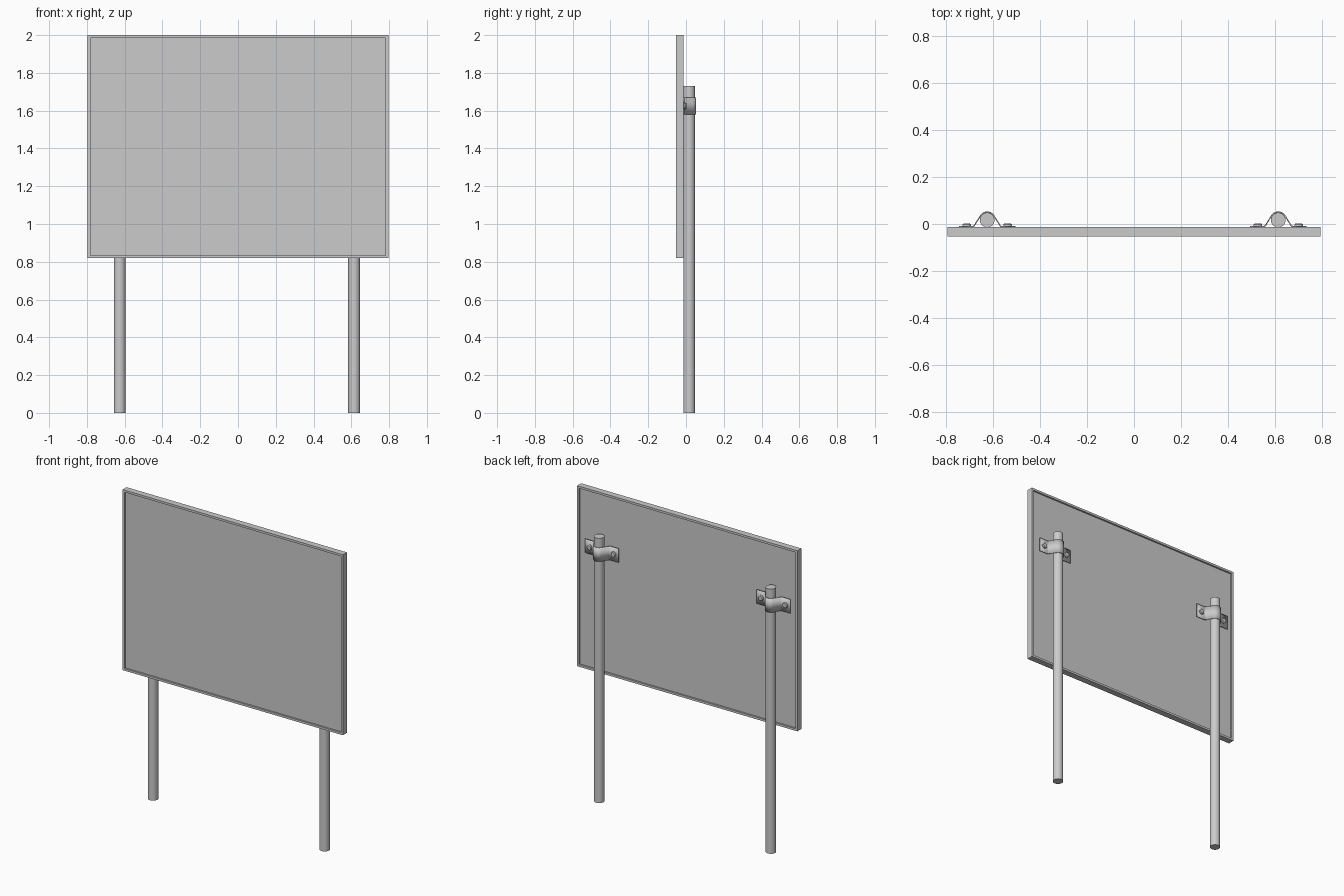
import bpy, bmesh
from math import cos, sin, acos, atan2, hypot, pi, radians

if "Cube" in bpy.data.objects:
    bpy.data.objects.remove(bpy.data.objects["Cube"])

PANEL_FRONT, PANEL_BACK = -0.054, -0.013
POST_Y, POST_R = 0.017, 0.0315
CLAMP_Z, CLAMP_H, STRAP_T = 1.625, 0.09, 0.005


def add_object(name, bm, smooth=False):
    bmesh.ops.recalc_face_normals(bm, faces=bm.faces[:])
    mesh = bpy.data.meshes.new(name)
    bm.to_mesh(mesh)
    bm.free()
    ob = bpy.data.objects.new(name, mesh)
    bpy.context.collection.objects.link(ob)
    if smooth:
        bpy.ops.object.select_all(action='DESELECT')
        ob.select_set(True)
        bpy.context.view_layer.objects.active = ob
        bpy.ops.object.shade_smooth_by_angle(angle=radians(35))
    return ob


# Sign panel: slab with a narrow raised rim on both sides
def sign_panel():
    bm = bmesh.new()
    bmesh.ops.create_cube(bm, size=1)
    for v in bm.verts:
        v.co.x *= 1.592
        v.co.y = PANEL_FRONT if v.co.y < 0 else PANEL_BACK
        v.co.z = 0.82 if v.co.z < 0 else 2.0
    bm.normal_update()
    sides = [f for f in bm.faces if abs(f.normal.y) > 0.9]
    bmesh.ops.inset_individual(bm, faces=sides, thickness=0.02)
    bmesh.ops.inset_individual(bm, faces=sides, thickness=0.0)
    for f in sides:
        step = -0.011 if f.normal.y > 0 else 0.011
        for v in f.verts:
            v.co.y += step
    add_object("sign_panel", bm)


# Round post standing on the ground
def post(name, x):
    bm = bmesh.new()
    bmesh.ops.create_cone(bm, cap_ends=True, segments=32, radius1=POST_R,
                          radius2=POST_R, depth=1.73)
    bmesh.ops.translate(bm, verts=bm.verts, vec=(x, POST_Y, 0.865))
    add_object(name, bm, True)


# Strap bent over the post: flanges, slanted legs and a tangent arc
def clamp(name, x):
    r = POST_R + STRAP_T / 2
    fy = PANEL_BACK + STRAP_T / 2
    foot = (0.056, fy - POST_Y)
    a0 = atan2(foot[1], foot[0]) + acos(r / hypot(*foot))
    half = [(0.121, fy), (0.062, fy), (0.0575, fy + 0.001), (0.054, fy + 0.005)]
    n = 10
    half += [(r * cos(a0 + (pi / 2 - a0) * i / n),
              POST_Y + r * sin(a0 + (pi / 2 - a0) * i / n)) for i in range(n)]
    pts = half + [(0, POST_Y + r)] + [(-px, py) for px, py in reversed(half)]
    bm = bmesh.new()
    rows = [[bm.verts.new((x + px, py, CLAMP_Z + s * CLAMP_H / 2))
             for s in (-1, 1)] for px, py in pts]
    for a, b in zip(rows, rows[1:]):
        bm.faces.new((a[0], a[1], b[1], b[0]))
    ob = add_object(name, bm, True)
    mod = ob.modifiers.new("thickness", 'SOLIDIFY')
    mod.thickness, mod.offset, mod.use_even_offset = STRAP_T, 0, True


# Low round bolt head with a chamfered edge
def bolt(name, x):
    bm = bmesh.new()
    rings = [(0.018, -0.016), (0.018, -0.003), (0.014, 0.002)]
    loops = [[bm.verts.new((x + r * cos(2 * pi * i / 20), y,
                            CLAMP_Z + r * sin(2 * pi * i / 20)))
              for i in range(20)] for r, y in rings]
    for a, b in zip(loops, loops[1:]):
        for i in range(20):
            j = (i + 1) % 20
            bm.faces.new((a[i], a[j], b[j], b[i]))
    bm.faces.new(loops[0])
    bm.faces.new(loops[-1])
    add_object(name, bm, True)


sign_panel()
for side, x in (("left", -0.626), ("right", 0.615)):
    post(side + "_post", x)
    clamp(side + "_clamp", x)
    bolt(side + "_clamp_bolt_a", x - 0.087)
    bolt(side + "_clamp_bolt_b", x + 0.087)
